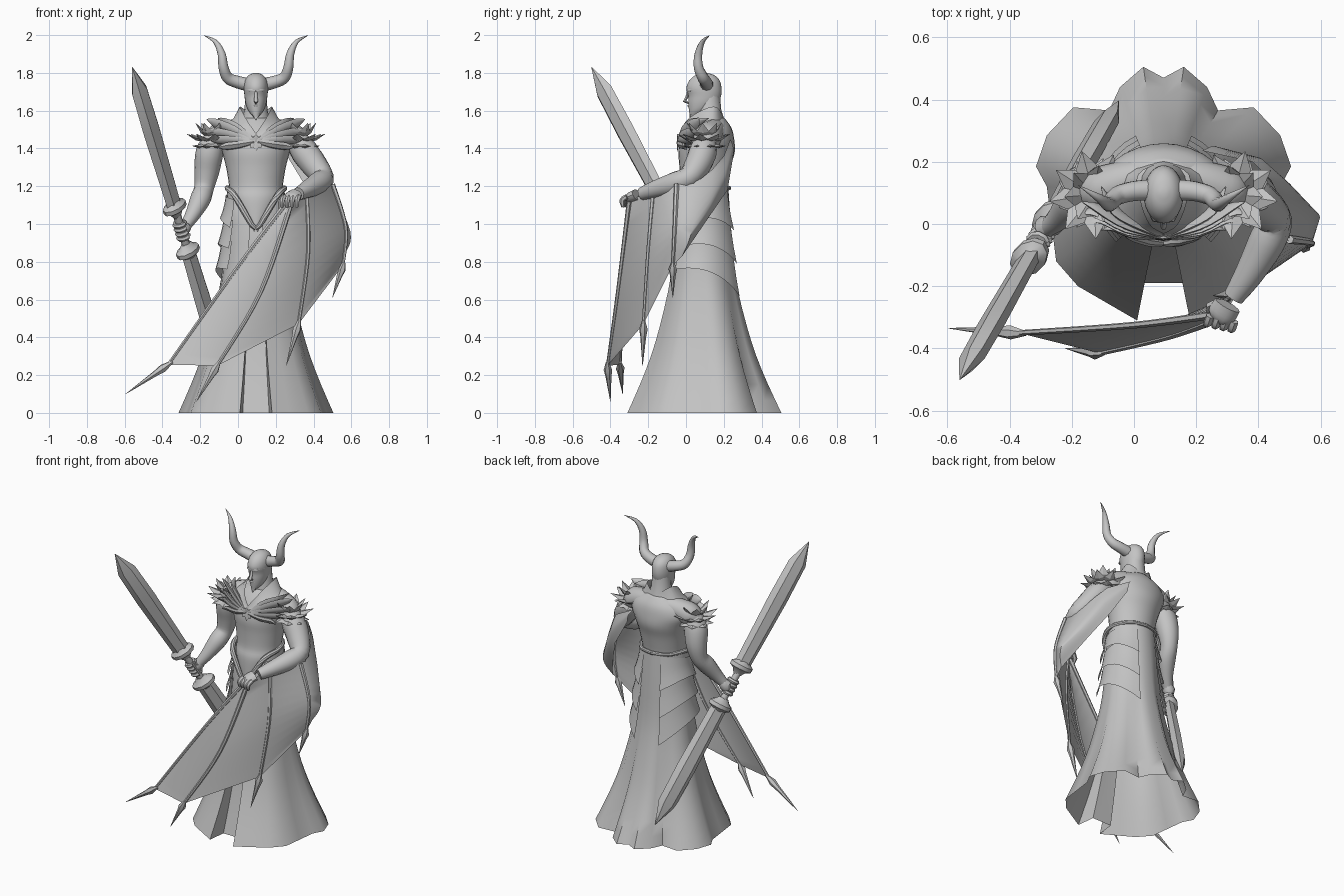
import bpy, bmesh, math
from mathutils import Vector as V

if "Cube" in bpy.data.objects:
    bpy.data.objects.remove(bpy.data.objects["Cube"])

CX = 0.095                      # symmetry line of the body
stone = bpy.data.materials.new("stone grey")
stone.diffuse_color = (0.55, 0.55, 0.55, 1)
stone.use_nodes = True
stone.node_tree.nodes["Principled BSDF"].inputs["Base Color"].default_value = stone.diffuse_color


def build(name, parts, angle=40):
    """Join (verts, faces) parts into one object."""
    verts, faces = [], []
    for v, f in parts:
        faces += [[i + len(verts) for i in q] for q in f]
        verts += [tuple(p) for p in v]
    me = bpy.data.meshes.new(name)
    me.from_pydata(verts, [], faces)
    bm = bmesh.new()
    bm.from_mesh(me)
    bmesh.ops.recalc_face_normals(bm, faces=bm.faces)
    bm.to_mesh(me)
    bm.free()
    me.materials.append(stone)
    ob = bpy.data.objects.new(name, me)
    bpy.context.collection.objects.link(ob)
    bpy.context.view_layer.objects.active = ob
    ob.select_set(True)
    bpy.ops.object.shade_smooth_by_angle(angle=math.radians(angle))
    ob.select_set(False)
    return ob


def smooth(pts, k=4):
    """Catmull-Rom through tuples of any length."""
    out = []
    for i in range(len(pts) - 1):
        a, b, c, d = pts[max(i - 1, 0)], pts[i], pts[i + 1], pts[min(i + 2, len(pts) - 1)]
        for j in range(k):
            t = j / k
            out.append(tuple(0.5 * (2 * q + (r - p) * t + (2 * p - 5 * q + 4 * r - s) * t * t
                       + (3 * q - p - 3 * r + s) * t ** 3) for p, q, r, s in zip(a, b, c, d)))
    return out + [tuple(pts[-1])]


def loft(rings, closed=True, caps=True):
    n, f = len(rings[0]), []
    for i in range(len(rings) - 1):
        for j in range(n if closed else n - 1):
            k = (j + 1) % n
            f.append([i * n + j, i * n + k, (i + 1) * n + k, (i + 1) * n + j])
    if closed and caps:
        f += [list(range(n)), list(range((len(rings) - 1) * n, len(rings) * n))]
    return [p for r in rings for p in r], f


def tube(pts, n=10, hint=(0, 1, 0)):
    """Tube along (x, y, z, radius[, second radius])."""
    rings, P = [], [V(p[:3]) for p in pts]
    for i, p in enumerate(pts):
        t = (P[min(i + 1, len(P) - 1)] - P[max(i - 1, 0)]).normalized()
        s = V(hint).cross(t).normalized()
        u = t.cross(s)
        rings.append([P[i] + s * p[3] * math.cos(a) + u * p[-1] * math.sin(a)
                      for a in (2 * math.pi * j / n for j in range(n))])
    return loft(rings)


def stack(rows, n=28):
    """Body of (z, half width, front y, back y) ellipses."""
    return loft([[(CX + w * math.sin(a), (f + b) / 2 - (b - f) / 2 * math.cos(a), z)
                  for a in (2 * math.pi * j / n for j in range(n))] for z, w, f, b in rows])


def mir(pts, s):
    return [(CX + s * p[0],) + tuple(p[1:]) for p in pts]


def leaf(base, tip, w, hint=(0, 0, 1), sag=0):
    b, t = V(base), V(tip)
    m = b.lerp(t, 0.5) - V((0, 0, sag))
    return tube([(*b, w * .6, w * .2), (*m, w, w * .3), (*t, .001, .001)], 4, hint)


# head, with nose, brow and beard
head = stack(smooth([(1.565, .012, .02, .05), (1.60, .04, .016, .12), (1.64, .055, .012, .17),
                     (1.68, .061, .012, .186), (1.72, .064, .002, .188), (1.76, .058, .018, .178),
                     (1.788, .038, .05, .15), (1.80, .01, .09, .11)], 3))
nose = tube([(CX, .014, 1.715, .006), (CX, .004, 1.67, .009), (CX, -.008, 1.65, .011), (CX, .014, 1.64, .006)], 6)
beard = leaf((CX, .03, 1.61), (CX, .02, 1.55), .018)
brows = [tube(mir([(.0, .008, 1.705, .006), (.03, .014, 1.708, .008), (.056, .06, 1.712, .004)], s), 6, (0, 0, 1)) for s in (1, -1)]
mouth = tube([(CX - .022, .024, 1.622, .003), (CX, .013, 1.626, .006), (CX + .022, .024, 1.622, .003)], 6, (0, 0, 1))
build("head", [head, nose, beard, mouth] + brows, 60)
build("neck", [tube([(CX, .125, 1.68, .055), (CX, .125, 1.6, .062), (CX, .13, 1.5, .09)], 16)])

# horns
for s, nm in ((1, "left"), (-1, "right")):
    build(nm + "_horn", [tube(smooth(mir([(.03, .11, 1.735, .036), (.10, .105, 1.752, .033), (.15, .09, 1.775, .03),
          (.172, .066, 1.83, .026), (.182, .066, 1.90, .021), (.215, .088, 1.965, .012), (.275, .125, 1.998, .001)], s)), 10)])

# torso, narrowing to a point below the belt
build("torso", [stack(smooth([(.96, .02, -.055, .05), (1.06, .10, -.054, .15), (1.14, .14, -.05, .205),
      (1.2, .142, -.035, .215), (1.3, .158, -.035, .235), (1.38, .18, -.04, .258), (1.45, .205, -.025, .255),
      (1.51, .17, .01, .24), (1.56, .085, .055, .205)]))], 60)


def chest_y(x):
    return .10 - .14 * math.sqrt(max(0, 1 - (x / .235) ** 2))


# chest mantle: ridges fanning over the shoulders, and sternum ornament
mantle = []
for s in (1, -1):
    for tx, ty, tz, w in ((.2, .12, 1.56, .03), (.26, .07, 1.555, .03), (.27, .03, 1.50, .028),
                          (.25, .0, 1.45, .026), (.2, -.02, 1.405, .022)):
        mantle.append(tube(smooth(mir([(.01, -.04, 1.435, .012, .008),
                      (tx * .45, chest_y(tx * .45) + ty * .25, 1.435 + (tz - 1.435) * .5, w, .012),
                      (tx * .8, chest_y(tx * .8) * .6 + ty * .4, 1.435 + (tz - 1.435) * .8, w, .012),
                      (tx, ty, tz, .002, .002)], s), 3), 6, (0, 1, .6)))
for dx, dz in ((0, .04), (.035, .02), (-.035, .02), (.03, -.03), (-.03, -.03), (0, -.05)):
    mantle.append(leaf((CX, -.04, 1.435), (CX + dx, -.047, 1.435 + dz), .017, (0, 1, 0)))
build("chest_mantle", mantle)

# shoulder slopes under the spikes
build("shoulder_slopes", [tube(smooth(mir([(.02, .16, 1.50, .06), (.12, .14, 1.49, .064), (.2, .11, 1.455, .074),
                          (.25, .1, 1.42, .05)], s)), 12, (0, 0, 1)) for s in (1, -1)], 60)

# collar rising to a peak on each side of the neck
collar = []
for s in (1, -1):
    lo = smooth(mir([(0, -.042, 1.45), (.08, -.015, 1.5), (.15, .06, 1.52), (.13, .16, 1.53), (0, .22, 1.53)], s))
    hi = smooth(mir([(0, -.03, 1.48), (.045, .0, 1.545), (.075, .08, 1.60), (.08, .16, 1.62), (0, .2, 1.56)], s))
    collar.append(loft([lo, [V(a).lerp(V(b), .5) + V((0, 0, -.012)) for a, b in zip(lo, hi)], hi], False))
build("collar", collar)

# shoulder spikes: rings of broad upturned leaves
for s, nm in ((1, "left"), (-1, "right")):
    spikes = []
    for el, reach, num, off in ((-8, .12, 6, 0), (18, .15, 6, 12), (48, .14, 5, -5)):
        for j in range(num):
            az = math.radians(-105 + 210 * j / (num - 1) + off)
            e = math.radians(el)
            d = V((math.cos(az) * math.cos(e), math.sin(az) * math.cos(e), math.sin(e)))
            c = V((.225, .095, 1.43))
            spikes.append(leaf(*mir([c + d * .04, c + d * reach], s), .034, sag=.008))
    build(nm + "_shoulder_spikes", spikes, 20)

# arms
build("right_arm", [tube(smooth([(-.12, .1, 1.46, .055), (-.15, .11, 1.38, .073), (-.165, .125, 1.28, .066),
      (-.18, .115, 1.19, .052), (-.2, .07, 1.13, .054), (-.24, .02, 1.05, .04), (-.275, -.01, .995, .03)]), 14)])
build("left_arm", [tube(smooth([(.30, .1, 1.46, .055), (.35, .09, 1.385, .074), (.405, .06, 1.31, .07),
      (.45, .01, 1.245, .058), (.425, -.06, 1.215, .06), (.37, -.16, 1.185, .047), (.32, -.235, 1.16, .034)]), 14, (.3, .2, 1))])
left_hand = [tube(smooth([(.325, -.225, 1.165, .028), (.30, -.26, 1.155, .045, .03), (.28, -.295, 1.14, .045, .026),
                          (.27, -.31, 1.13, .03, .015)][1:]), 10, (0, 0, 1))]
for j in range(4):
    x, y = .245 + j * .026, -.295 - j * .006
    left_hand.append(tube(smooth([(x, y, 1.145, .014), (x - .01, y - .025, 1.125, .014), (x - .012, y - .02, 1.09, .009)], 3), 6, (1, 0, 0)))
left_hand.append(tube([(.275, -.25, 1.15, .015), (.245, -.265, 1.12, .015), (.24, -.285, 1.095, .008)], 6, (1, 0, 0)))
build("left_hand", left_hand)

# double-ended sword: two broad blades, two guards and a grip
top, end = V((-.56, -.5, 1.83)), V((-.05, .395, .145))
at = lambda t: tuple(top.lerp(end, t))
flat = (1, -1, 0)
for nm, row in (("upper_blade", ((0, .002), (.075, .058), (.2, .062), (.44, .052))),
                ("lower_blade", ((.58, .052), (.8, .062), (.925, .058), (1, .002)))):
    build(nm, [tube([(*at(t), w, w * .6) for t, w in row], 6, flat)], 20)
build("sword_guards", [tube([(*at(c + d), w, w * .7) for d, w in ((-.025, .03), (-.014, .05), (-.006, .075), (.006, .075), (.014, .045), (.03, .024))], 10, flat)
                       for c in (.44, .578)])
build("sword_grip", [tube([(*at(.44), .022), (*at(.58), .022)], 10, flat)])
ax = (end - top).normalized()
e1 = ax.cross(V((0, 0, 1))).normalized()
e2 = ax.cross(e1)
right_hand = [tube([(-.265, .0, 1.01, .028), (-.285, -.01, .985, .038), (-.29, -.015, .96, .03)], 10)]
for j in range(4):
    c = V(at(.492 + j * .0135))
    right_hand.append(tube([(*(c + e1 * .028 * math.cos(a) + e2 * .028 * math.sin(a)), .013)
                            for a in (i * math.pi / 5 for i in range(10))], 6, ax))
build("right_hand", right_hand)

# skirt: waist ellipse blended to a scalloped hem, with a recessed front panel and a V-cut waistline
half = [(0, .47), (.065, .505), (.14, .44), (.175, .365), (.29, .375), (.375, .285), (.41, .185),
        (.375, .12), (.36, 0), (.345, -.12), (.275, -.2), (.18, -.255), (.085, -.31), (.07, -.19)]
hem = half + [(0, -.19)] + [(-x, y) for x, y in half[:0:-1]]
levels = smooth([(1.18, 0), (1.0, .05), (.8, .1), (.65, .18), (.45, .36), (.3, .53), (.15, .75), (0, 1)], 2)


def skirt_point(x, y, z, t):
    a = math.atan2(x, y - .088)
    wx = .152 * math.sin(a)
    wy = .088 + .137 * math.cos(a) + (.008 if abs(x) < .08 and y < 0 else 0)
    if y < .08:
        z = min(z, .975 + 1.4 * abs(wx))
    return (CX + wx * (1 - t) + x * t, wy * (1 - t) + y * t, z)


build("skirt", [loft([[skirt_point(x, y, z, t) for x, y in hem] for z, t in levels], caps=False)], 60)

# belt with a point at the front
build("belt", [tube(smooth(mir([(0, .228, 1.19, .012), (.1, .195, 1.19, .012), (.152, .08, 1.19, .014), (.12, -.022, 1.16, .016),
      (.065, -.052, 1.07, .016), (.025, -.06, 1.0, .014), (0, -.06, .975, .01)], s)), 8, (.3, .2, 1)) for s in (1, -1)])

# layered hip plates with flared lower edges and hooked front corners
for s, nm in ((1, "left"), (-1, "right")):
    plates = []
    for k in range(3):
        rows = []
        for v in (0, .35, .7, 1):
            row = []
            for j in range(11):
                u = j / 10
                a = math.radians(-45 + 112 * u)
                z = 1.13 - .11 * k + .05 * u - v * (.15 + .13 * u * (.5 + .5 * k)) + .06 * v * math.sin(math.pi * u)
                r = .008 + (1.15 - z) * .09 + .02 * v * v
                row.append((CX + s * (.152 + r) * math.cos(a), .085 + (.14 + r) * math.sin(a), z))
            rows.append(row)
        plates.append(loft(rows, False))
    build(nm + "_hip_plates", plates)

# draped wing: four bony fingers with spear tips and skin stretched between
fingers = [[(.27, -.29, 1.13), (.0, -.325, .775), (-.37, -.35, .255), (-.595, -.335, .1)],
           [(.285, -.3, 1.12), (.12, -.36, .64), (-.11, -.415, .25), (-.22, -.4, .06)],
           [(.36, -.17, 1.19), (.37, -.2, .85), (.32, -.225, .47), (.255, -.23, .25)],
           [(.5, -.05, 1.21), (.57, -.06, .98), (.555, -.07, .78), (.5, -.07, .61)]]
bones = []
for f in fingers:
    bones.append(tube(smooth([(*f[0], .014), (*f[1], .011), (*f[2], .009)], 6), 6, (1, 1, .2)))
    bones.append(tube([(*V(f[2]).lerp(V(f[3]), t), w) for t, w in ((-.1, .008), (.12, .023), (.3, .016), (1, .001))], 6, (1, 1, .2)))
build("wing_fingers", bones)
ribs = [f[:3] for f in fingers] + [[(.47, .08, 1.24), (.595, .03, .96), (.56, -.02, .83)],
                                   [(.44, .14, 1.29), (.50, .13, 1.1), (.46, .11, 1.02)],
                                   [(.38, .20, 1.36), (.41, .21, 1.25), (.37, .22, 1.18)],
                                   [(.22, .235, 1.45), (.25, .25, 1.41), (.26, .25, 1.36)]]
build("wing_skin", [loft([smooth(r, 6) for r in ribs], False)], 60)
